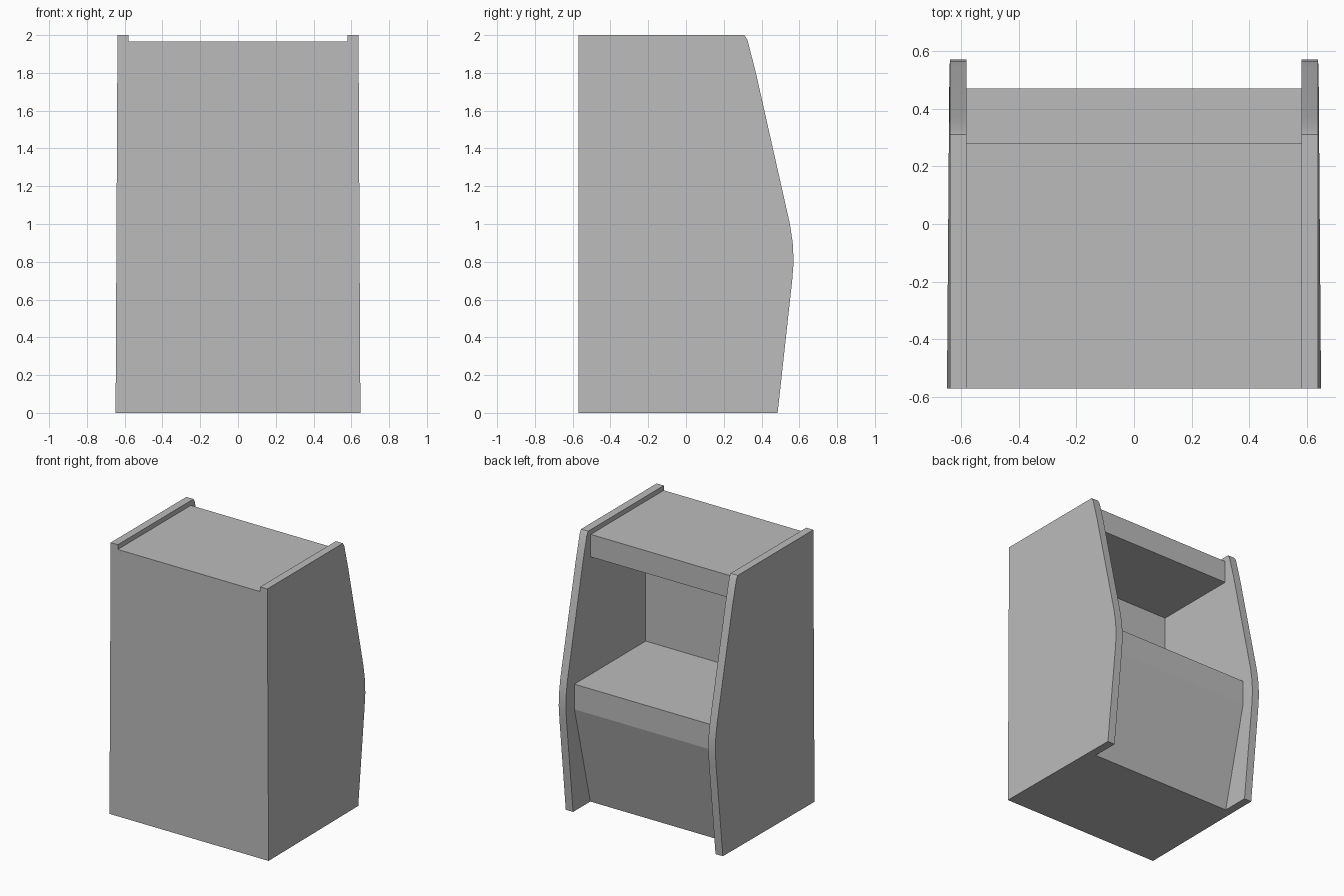
import bpy
import bmesh

cube = bpy.data.objects.get("Cube")
if cube:
    bpy.data.objects.remove(cube, do_unlink=True)

# One plain grey for the whole cabinet
GREY = (0.5, 0.5, 0.5, 1.0)
grey = bpy.data.materials.new("grey")
grey.use_nodes = True
grey.diffuse_color = GREY
grey.node_tree.nodes["Principled BSDF"].inputs["Base Color"].default_value = GREY

INNER, OUTER = 0.58, 0.638
BACK = -0.57


def extrude_profile(name, profile, x0, x1):
    """Extrude a (y, z) outline from x0 to x1."""
    bm = bmesh.new()
    face = bm.faces.new([bm.verts.new((x0, y, z)) for y, z in profile])
    moved = bmesh.ops.extrude_face_region(bm, geom=[face])["geom"]
    bmesh.ops.translate(bm, vec=(x1 - x0, 0, 0),
                        verts=[v for v in moved if isinstance(v, bmesh.types.BMVert)])
    bmesh.ops.recalc_face_normals(bm, faces=bm.faces)
    mesh = bpy.data.meshes.new(name)
    bm.to_mesh(mesh)
    bm.free()
    mesh.materials.append(grey)
    obj = bpy.data.objects.new(name, mesh)
    bpy.context.collection.objects.link(obj)
    return obj


# Cabinet body: kick panel, shelf, recessed screen wall and overhanging header
body_outline = [(BACK, 0), (0.285, 0), (0.47, 0.75), (0.47, 0.935),
                (-0.36, 0.935), (-0.36, 1.80), (0.28, 1.80),
                (0.28, 1.965), (BACK, 1.965)]
extrude_profile("cabinet_body", body_outline, -INNER, INNER)

# Side panels: bent open edge, flaring out slightly at the lower corner
panel_outline = [(BACK, 0), (0.485, 0), (0.562, 0.70), (0.57, 0.80),
                 (0.565, 0.90), (0.55, 1.0), (0.37, 1.80),
                 (0.325, 1.975), (0.31, 2.0), (BACK, 2.0)]
for name, side in (("left_side_panel", 1), ("right_side_panel", -1)):
    panel = extrude_profile(name, panel_outline, side * INNER, side * OUTER)
    for v in panel.data.vertices:
        if abs(v.co.x) > 0.6 and v.co.z < 0.01:
            v.co.x = side * (0.648 if v.co.y < 0 else 0.64)
    # Soften the bent edge strip while keeping the corners sharp
    bpy.ops.object.select_all(action="DESELECT")
    panel.select_set(True)
    bpy.context.view_layer.objects.active = panel
    bpy.ops.object.shade_smooth_by_angle(angle=0.6)
